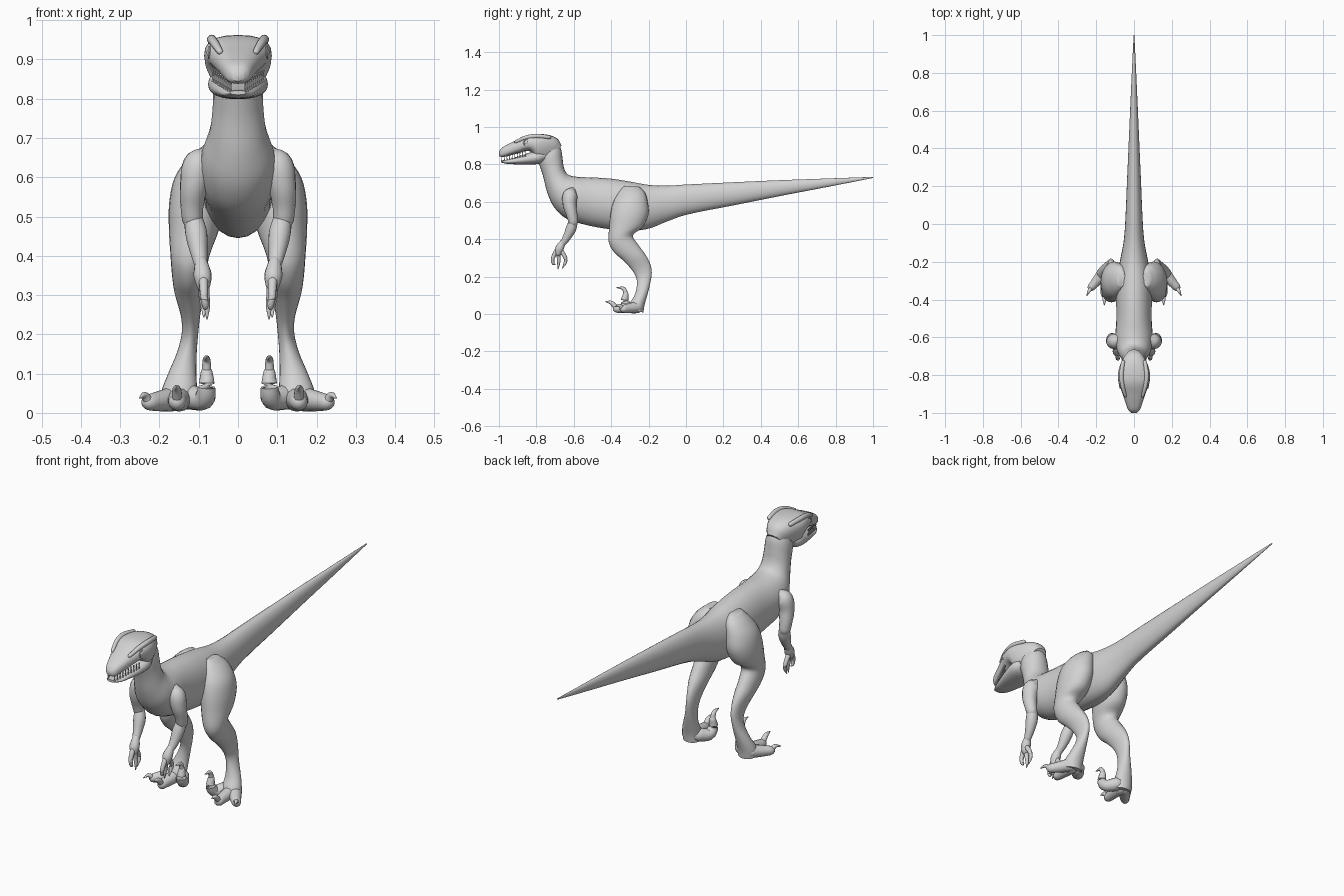
import bpy
import bmesh
import math
from mathutils import Vector, Matrix

cube = bpy.data.objects.get("Cube")
if cube:
    bpy.data.objects.remove(cube, do_unlink=True)

GREY = (0.65, 0.65, 0.65, 1)
skin = bpy.data.materials.new("plain_grey")
skin.use_nodes = True
skin.diffuse_color = GREY
skin.node_tree.nodes["Principled BSDF"].inputs["Base Color"].default_value = GREY
made = []


def finish(name, bm, mirrored=False):
    """Turn a bmesh into a smooth grey object, mirrored over x if asked."""
    bmesh.ops.recalc_face_normals(bm, faces=bm.faces)
    mesh = bpy.data.meshes.new(name)
    bm.to_mesh(mesh)
    bm.free()
    mesh.materials.append(skin)
    obj = bpy.data.objects.new(name, mesh)
    bpy.context.collection.objects.link(obj)
    if mirrored:
        obj.modifiers.new("mirror", "MIRROR")
    made.append(obj)
    return obj


def smooth_path(rows, steps=4):
    """Hermite interpolation through rows of numbers."""
    pts = [Vector(row) for row in rows]
    knots = [0.0]
    for a, b in zip(pts, pts[1:]):
        knots.append(knots[-1] + (b - a).length)
    last = len(pts) - 1
    slopes = []
    for i in range(len(pts)):
        lo, hi = max(i - 1, 0), min(i + 1, last)
        slopes.append((pts[hi] - pts[lo]) / (knots[hi] - knots[lo]))
    result = []
    for i in range(last):
        span = knots[i + 1] - knots[i]
        for s in range(steps):
            t = s / steps
            ease = t * t * (3 - 2 * t)
            result.append(pts[i] * (1 - ease) + pts[i + 1] * ease
                          + slopes[i] * (span * t * (1 - t) ** 2)
                          - slopes[i + 1] * (span * t * t * (1 - t)))
    return result + [pts[last]]


def skin_rings(bm, rings):
    """Bridge consecutive rings with quads and cap both ends."""
    loops = [[bm.verts.new(p) for p in ring] for ring in rings]
    count = len(loops[0])
    for a, b in zip(loops, loops[1:]):
        for k in range(count):
            n = (k + 1) % count
            bm.faces.new((a[k], a[n], b[n], b[k]))
    bm.faces.new(loops[0])
    bm.faces.new(loops[-1])


def loft(name, rows, mirrored=False, power=1.0, sides=24):
    """Rows: centre x, first edge y z, second edge y z, half width."""
    bm = bmesh.new()
    rings = []
    for x, y1, z1, y2, z2, w in smooth_path(rows):
        mid = Vector((x, (y1 + y2) / 2, (z1 + z2) / 2))
        half = Vector((0, (y1 - y2) / 2, (z1 - z2) / 2))
        ring = []
        for k in range(sides):
            c = math.cos(math.tau * k / sides)
            s = math.sin(math.tau * k / sides)
            c = math.copysign(abs(c) ** power, c)
            s = math.copysign(abs(s) ** power, s)
            ring.append(mid + half * c + Vector((w * s, 0, 0)))
        rings.append(ring)
    skin_rings(bm, rings)
    return finish(name, bm, mirrored)


def tubes(name, paths, sides=14):
    """Mirrored round-ended tubes; each path is rows of x y z radius."""
    bm = bmesh.new()
    for rows in paths:
        path = smooth_path(rows)
        spots = [(p.xyz, p[3]) for p in path]
        for end, inner in ((0, 1), (-1, -2)):
            p, r = spots[end]
            out = (p - path[inner if end == 0 else -2].xyz).normalized()
            caps = [(p + out * r * 0.6, r * 0.75), (p + out * r * 0.9, r * 0.3)]
            spots = caps[::-1] + spots if end == 0 else spots + caps
        rings = []
        for i, (p, r) in enumerate(spots):
            way = spots[min(i + 1, len(spots) - 1)][0] - spots[max(i - 1, 0)][0]
            turn = way.to_track_quat('Z', 'X')
            rings.append([p + turn @ Vector((r * math.cos(a), r * math.sin(a), 0))
                          for a in (math.tau * k / sides for k in range(sides))])
        skin_rings(bm, rings)
    return finish(name, bm, True)


# Tail, torso and neck in one sweep
trunk = [
    (1, .733, 1, .727, .002), (.75, .724, .75, .678, .014),
    (.5, .715, .5, .63, .025), (.25, .704, .25, .58, .036),
    (0, .692, 0, .53, .047), (-.1, .686, -.1, .495, .056),
    (-.2, .69, -.2, .456, .075), (-.3, .708, -.3, .445, .092),
    (-.4, .723, -.42, .455, .094), (-.5, .73, -.53, .475, .094),
    (-.58, .733, -.64, .51, .1), (-.63, .745, -.705, .57, .09),
    (-.652, .78, -.742, .65, .072), (-.66, .83, -.765, .74, .064),
    (-.668, .88, -.785, .8, .062), (-.69, .92, -.8, .84, .055)]
loft("body", [(0,) + row for row in trunk])

# Skull with upper jaw, then lower jaw
skull = [
    (-.665, .9, -.74, .81, .04), (-.685, .935, -.775, .81, .06),
    (-.725, .955, -.81, .825, .078), (-.78, .962, -.82, .855, .086),
    (-.84, .958, -.845, .872, .081), (-.9, .932, -.9, .858, .06),
    (-.95, .908, -.95, .845, .044), (-.985, .888, -.985, .838, .03),
    (-1, .868, -1, .845, .014)]
loft("head", [(0,) + row for row in skull], power=.8)
jaw = [
    (-.76, .875, -.75, .82, .062), (-.8, .875, -.785, .803, .076),
    (-.85, .858, -.84, .799, .07), (-.91, .838, -.91, .8, .053),
    (-.96, .824, -.96, .803, .038), (-.99, .821, -.99, .81, .02)]
loft("lower_jaw", [(0,) + row for row in jaw], power=.85)

# Brow ridges
tubes("brow", [[(.058, -.73, .945, .01), (.067, -.8, .951, .012),
                (.06, -.86, .942, .011), (.046, -.91, .92, .008)]])

# Eyes with lids
bm = bmesh.new()
bmesh.ops.create_uvsphere(bm, u_segments=16, v_segments=10, radius=.014,
                          matrix=Matrix.Translation((.066, -.853, .917)))
finish("eye", bm, True)
lid = []
for k in range(13):
    a = math.tau * k / 12
    lid.append((.073, -.853 + .015 * math.cos(a), .917 + .015 * math.sin(a), .003))
tubes("eyelid", [lid], sides=6)

# Rows of teeth along both jaws
bm = bmesh.new()
for k in range(10):
    t = k / 9
    x, y, z = .064 - .046 * t, -.86 - .125 * t, .864 - .027 * t
    for flip, drop in ((math.pi, 0), (0, -.012)):
        place = Matrix.Translation((x, y, z + drop)) @ Matrix.Rotation(flip, 4, 'X')
        bmesh.ops.create_cone(bm, segments=6, radius1=.004, radius2=.0005,
                              depth=.018, cap_ends=True, matrix=place)
finish("teeth", bm, True)

# Hind legs from hip to sole
leg = [
    (.066, -.33, .685, -.25, .68, .02), (.078, -.36, .65, -.22, .65, .048),
    (.095, -.388, .6, -.205, .6, .066), (.105, -.403, .54, -.2, .535, .07),
    (.112, -.41, .47, -.23, .465, .064), (.122, -.413, .385, -.284, .42, .05),
    (.125, -.385, .33, -.255, .37, .043), (.124, -.335, .285, -.22, .322, .037),
    (.121, -.285, .23, -.192, .27, .025), (.122, -.265, .19, -.183, .222, .021),
    (.13, -.263, .15, -.192, .16, .025), (.142, -.275, .1, -.207, .1, .036),
    (.15, -.3, .055, -.222, .045, .046), (.15, -.3, .02, -.228, .008, .044)]
loft("hind_leg", leg, mirrored=True)

# Toes and their claws
tubes("toes", [
    [(.15, -.27, .035, .032), (.152, -.33, .031, .026), (.155, -.37, .028, .022)],
    [(.165, -.26, .036, .032), (.2, -.305, .03, .026), (.226, -.335, .027, .021)],
    [(.12, -.265, .04, .032), (.086, -.305, .036, .027),
     (.08, -.327, .066, .022), (.08, -.322, .105, .015)]])
tubes("toe_claws", [
    [(.155, -.375, .035, .014), (.156, -.4, .06, .011), (.157, -.43, .066, .002)],
    [(.228, -.34, .03, .013), (.238, -.355, .045, .009), (.25, -.38, .038, .002)],
    [(.08, -.321, .1, .013), (.08, -.333, .135, .01), (.08, -.37, .141, .002)]],
    sides=10)

# Arms, hands and fingers
tubes("upper_arm", [[
    (.08, -.61, .655, .025), (.1, -.62, .632, .04), (.112, -.622, .58, .036),
    (.117, -.61, .53, .03), (.116, -.602, .49, .026)]])
tubes("forearm", [[
    (.114, -.602, .495, .024), (.106, -.615, .455, .028),
    (.1, -.637, .41, .022), (.094, -.66, .375, .016)]])
tubes("hand", [[
    (.094, -.658, .385, .016), (.09, -.676, .35, .023), (.088, -.683, .325, .018)]])
fingers = []
for x, y, bend, low in ((.092, -.665, .022, .245), (.084, -.685, .005, .24),
                        (.088, -.695, -.018, .265)):
    fingers.append([(x, y, .335, .012), (x - .002, y + bend, .295, .01),
                    (x - .005, y + bend * .8, .27, .008),
                    (x - .005, y + bend * .2, low, .002)])
tubes("fingers", fingers, sides=10)

# Soft shading on everything
bpy.ops.object.select_all(action='DESELECT')
for obj in made:
    obj.select_set(True)
bpy.context.view_layer.objects.active = made[0]
bpy.ops.object.shade_smooth_by_angle(angle=math.radians(50))
